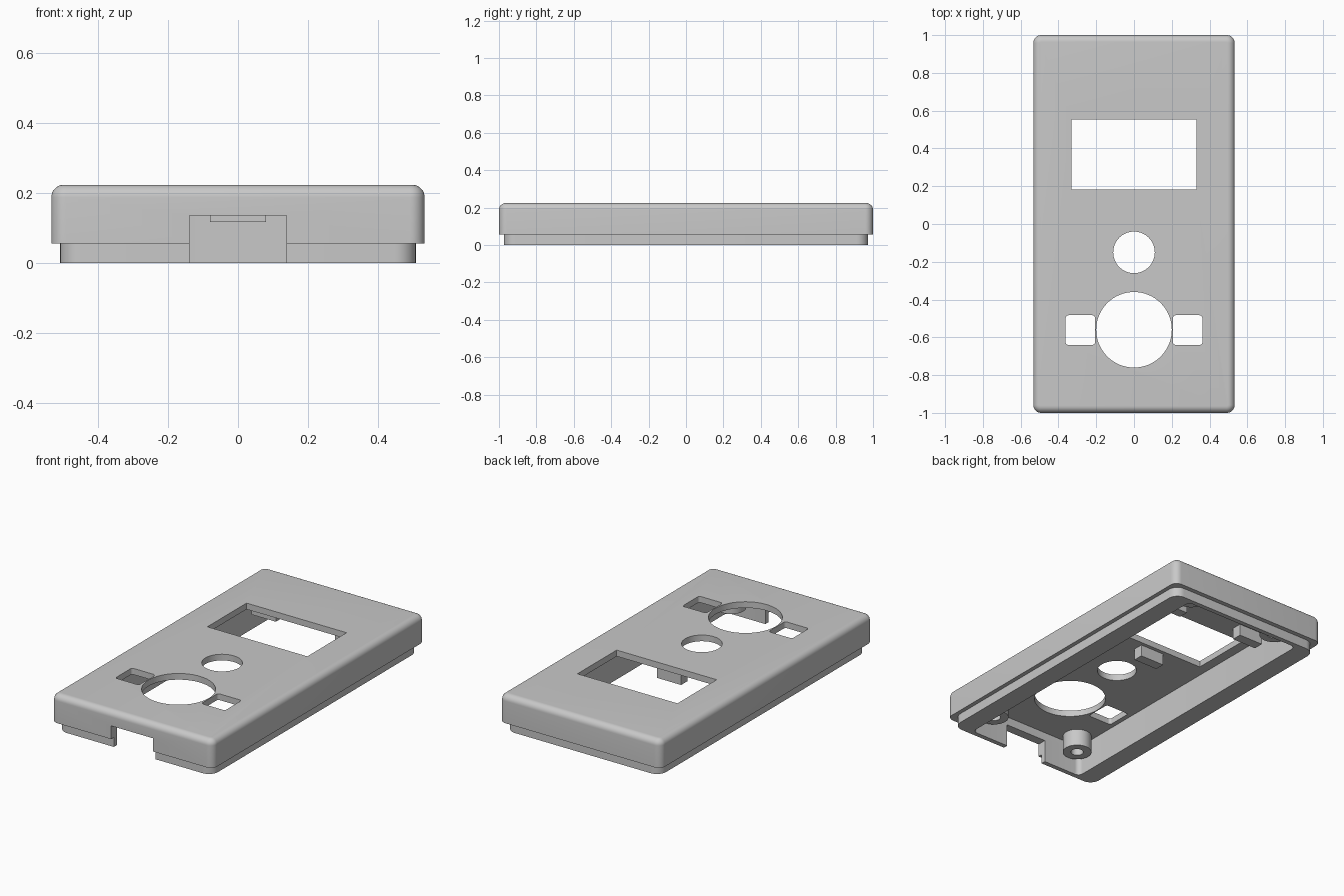
import bpy, bmesh, math
from mathutils import Matrix, Vector

old = bpy.data.objects.get("Cube")
if old:
    bpy.data.objects.remove(old, do_unlink=True)

# One matte grey plastic
grey = bpy.data.materials.new("grey_plastic")
grey.use_nodes = True
colour = (0.58, 0.58, 0.58, 1)
grey.diffuse_color = colour
grey.node_tree.nodes["Principled BSDF"].inputs["Base Color"].default_value = colour


def finish(name, bm):
    mesh = bpy.data.meshes.new(name)
    bmesh.ops.recalc_face_normals(bm, faces=bm.faces)
    bm.to_mesh(mesh)
    bm.free()
    obj = bpy.data.objects.new(name, mesh)
    bpy.context.collection.objects.link(obj)
    mesh.materials.append(grey)
    return obj


def box(name, x, y, z, corner=0, fillet=0):
    """Box between (low, high) limits, with rounded upright corners and top edge."""
    bm = bmesh.new()
    size = Vector((x[1] - x[0], y[1] - y[0], z[1] - z[0]))
    centre = Vector((sum(x), sum(y), sum(z))) / 2
    bmesh.ops.create_cube(bm, size=1, matrix=Matrix.Translation(centre) @ Matrix.Diagonal(size.to_4d()))
    if corner:
        upright = [e for e in bm.edges if abs(e.verts[0].co.z - e.verts[1].co.z) > 0.001]
        bmesh.ops.bevel(bm, geom=upright, offset=corner, segments=8, profile=0.5, affect='EDGES')
    if fillet:
        rim = [e for e in bm.edges if all(abs(v.co.z - z[1]) < 1e-5 for v in e.verts)]
        bmesh.ops.bevel(bm, geom=rim, offset=fillet, segments=8, profile=0.5, affect='EDGES')
    return finish(name, bm)


def cylinder(name, x, y, z, radius):
    bm = bmesh.new()
    bmesh.ops.create_cone(bm, cap_ends=True, segments=64, radius1=radius, radius2=radius,
                          depth=z[1] - z[0], matrix=Matrix.Translation((x, y, sum(z) / 2)))
    return finish(name, bm)


def combine(target, tool, operation):
    """Apply one boolean and discard its tool."""
    mod = target.modifiers.new("join", 'BOOLEAN')
    mod.operation, mod.object, mod.solver = operation, tool, 'EXACT'
    bpy.context.view_layer.objects.active = target
    bpy.ops.object.modifier_apply(modifier=mod.name)
    bpy.data.objects.remove(tool, do_unlink=True)


# Shell with a narrower lip underneath
W, L, TOP, SEAM, CEILING = 0.533, 1.0, 0.224, 0.057, 0.187
case = box("case_cover", (-W, W), (-L, L), (SEAM, TOP), 0.042, 0.036)
combine(case, box("lip", (-0.508, 0.508), (-0.973, 0.973), (0, 0.1), 0.06), 'UNION')

# Hollow underside with thick sides and thin ends, and the front port
combine(case, box("cavity", (-0.39, 0.39), (-0.945, 0.945), (-0.1, CEILING), 0.03), 'DIFFERENCE')
combine(case, box("port", (-0.138, 0.138), (-1.1, -0.9), (-0.1, 0.136)), 'DIFFERENCE')

# Openings in the face
through = (0.1, 0.3)
combine(case, box("window", (-0.33, 0.33), (0.182, 0.552), through), 'DIFFERENCE')
combine(case, cylinder("small_hole", 0, -0.15, through, 0.11), 'DIFFERENCE')
combine(case, cylinder("large_hole", 0, -0.56, through, 0.2), 'DIFFERENCE')
for side in (-1, 1):
    limits = sorted((side * 0.206, side * 0.362))
    combine(case, box("button_hole", limits, (-0.64, -0.483), through, 0.015), 'DIFFERENCE')

# Screw bosses at the corners
for sx in (-1, 1):
    for sy in (-1, 1):
        px, py = sx * 0.304, sy * 0.86
        combine(case, cylinder("boss", px, py, (0.085, CEILING + 0.01), 0.08), 'UNION')
        combine(case, cylinder("bore", px, py, (0, CEILING), 0.035), 'DIFFERENCE')

# Support blocks around the window
for px, py in ((0, 0.13), (-0.275, 0.665), (0.275, 0.665)):
    combine(case, box("block", (px - 0.08, px + 0.08), (py - 0.03, py + 0.03),
                      (0.117, CEILING + 0.01)), 'UNION')

bpy.ops.object.select_all(action='DESELECT')
case.select_set(True)
bpy.context.view_layer.objects.active = case
bpy.ops.object.shade_smooth_by_angle(angle=math.radians(35))
